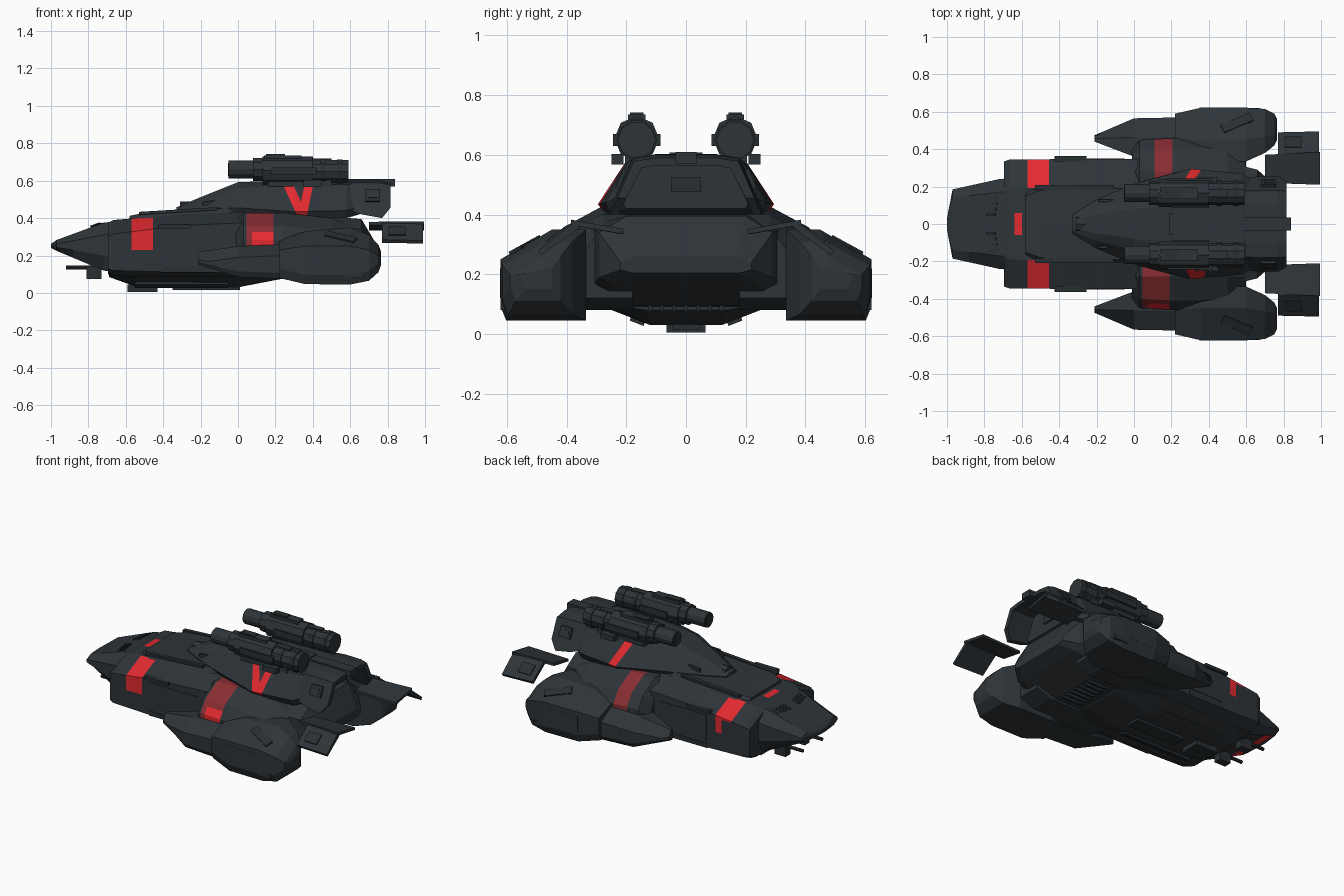
import bpy, bmesh, math
from mathutils import Vector, Matrix


def mat(name, r, g, b):
    m = bpy.data.materials.new(name)
    m.diffuse_color = (r, g, b, 1)
    return m


SLATE = mat("slate grey armour", .027, .034, .040)
DARK = mat("dark grey fittings", .022, .028, .032)
RED = mat("bright red marking", .76, .023, .029)
DEEP = mat("deep red marking", .25, .026, .032)
ALL = [SLATE, DARK, RED, DEEP]


def finish(bm, name, mi=0, cuts=(), rule=None):
    bmesh.ops.recalc_face_normals(bm, faces=bm.faces)
    for co, no in cuts:
        bmesh.ops.bisect_plane(bm, geom=bm.verts[:] + bm.edges[:] + bm.faces[:], dist=1e-5,
                               plane_co=co, plane_no=no)
    bm.normal_update()
    for f in bm.faces:
        f.material_index = rule(f.calc_center_median(), f.normal) if rule else mi
    me = bpy.data.meshes.new(name)
    bm.to_mesh(me)
    bm.free()
    for m in ALL:
        me.materials.append(m)
    ob = bpy.data.objects.new(name, me)
    bpy.context.collection.objects.link(ob)
    return ob


def loft(name, secs, s=0, **kw):
    """secs: (x, [(y, z)...]). s=0: half profile mirrored about y=0; else ring on side s."""
    bm = bmesh.new()
    rings = []
    for x, pts in secs:
        if s == 0:
            ring = pts + [(-y, z) for y, z in reversed(pts) if y > 0]
        else:
            ring = [(y * s, z) for y, z in pts]
        rings.append([bm.verts.new((x, y, z)) for y, z in ring])
    n = len(rings[0])
    for a, b in zip(rings, rings[1:]):
        for i in range(n):
            bm.faces.new((a[i], a[(i + 1) % n], b[(i + 1) % n], b[i]))
    bm.faces.new(rings[0])
    bm.faces.new(rings[-1])
    return finish(bm, name, **kw)


def box(name, x, y, z, dx, dy, dz, rx=0, ry=0, rz=0, mi=0):
    bm = bmesh.new()
    m = (Matrix.Translation((x, y, z)) @ Matrix.Rotation(rx, 4, 'X') @ Matrix.Rotation(ry, 4, 'Y')
         @ Matrix.Rotation(rz, 4, 'Z') @ Matrix.Diagonal((dx, dy, dz, 1)))
    bmesh.ops.create_cube(bm, size=1, matrix=m)
    return finish(bm, name, mi)


def tube(name, x0, x1, y, z, r, sides=10, mi=0):
    bm = bmesh.new()
    m = Matrix.Translation(((x0 + x1) / 2, y, z)) @ Matrix.Rotation(math.pi / 2, 4, 'Y')
    bmesh.ops.create_cone(bm, cap_ends=True, segments=sides, radius1=r, radius2=r,
                          depth=x1 - x0, matrix=m)
    return finish(bm, name, mi)


def xcut(*xs):
    return [(Vector((x, 0, 0)), Vector((1, 0, 0))) for x in xs]


def zcut(*zs):
    return [(Vector((0, 0, z)), Vector((0, 0, 1))) for z in zs]


def body(y1, zt, y2, zs, zl, y3, zb):
    return [(0, zt), (y1, zt), (y2, zs), (y2, zl), (y3, zb), (0, zb)]


# nose wedge with a red flash under the tip
loft("nose", [(-1.0, body(.015, .262, .03, .258, .25, .02, .24)),
              (-.97, body(.14, .283, .185, .262, .245, .15, .225)),
              (-.72, body(.17, .375, .24, .31, .20, .20, .12)),
              (-.60, body(.17, .39, .25, .33, .18, .22, .10))],
     cuts=xcut(-.95, -.88), rule=lambda c, n: 2 if -.95 < c.x < -.88 and n.z < -.85 else 0)


# main hull with painted bands
def hull_paint(c, n):
    if -.57 < c.x < -.455 and abs(c.y) > .17 and c.z > .23:
        return 0 if c.y > 0 and c.x < -.50 and c.z < .32 else 2
    if -.64 < c.x < -.60 and abs(c.y) < .06 and n.z > .5:
        return 2
    return 0


loft("main_hull", [(-.695, body(.17, .375, .335, .30, .13, .27, .10)),
                   (-.665, body(.19, .39, .345, .315, .12, .28, .09)),
                   (-.30, body(.20, .42, .347, .36, .11, .28, .085)),
                   (.02, body(.20, .435, .347, .375, .11, .29, .085)),
                   (.46, body(.20, .41, .34, .36, .12, .30, .095)),
                   (.66, body(.20, .395, .29, .34, .19, .24, .165)),
                   (.74, body(.17, .26, .22, .24, .215, .18, .205))],
     cuts=xcut(-.64, -.60, -.57, -.50, -.455) + zcut(.23, .32)
     + [(Vector((0, y, 0)), Vector((0, 1, 0))) for y in (-.06, .06)], rule=hull_paint)

# raised deck plate in front of the turret
loft("deck_plate", [(-.58, [(0, .412), (.15, .412), (.17, .39), (0, .39)]),
                    (-.50, [(0, .428), (.18, .428), (.205, .40), (0, .40)]),
                    (-.05, [(0, .458), (.19, .455), (.215, .42), (0, .42)]),
                    (.10, [(0, .455), (.18, .45), (.20, .41), (0, .41)])])

# belly pan and underside gear
loft("belly_pan", [(-.69, [(0, .11), (.24, .11), (.10, .085), (0, .085)]),
                   (-.55, [(0, .10), (.29, .10), (.12, .035), (0, .035)]),
                   (.0, [(0, .10), (.30, .10), (.12, .03), (0, .03)]),
                   (.26, [(0, .11), (.29, .11), (.14, .08), (0, .08)])])
box("belly_hatch", -.51, 0, .025, .16, .13, .04, mi=1)
box("belly_keel", -.17, 0, .03, .36, .09, .03, mi=1)
for i in range(7):
    box("rear_vent_rib", .38, -.12 + i * .04, .09, .14, .014, .025, mi=1)

# turret with V marking on the near flank and one stroke on the far flank
def tur(y1, zt, y2, zs, y3, zl, y4, zb):
    return [(0, zt), (y1, zt), (y2, zs), (y3, zl), (y4, zb), (0, zb)]


def left_arm(z):
    return .345 - (z - .41) * .46


def right_arm(z):
    return .345 + (z - .41) * .20


def v_paint(c, n):
    on = abs(c.x - left_arm(c.z)) < .027 or (c.y < 0 and abs(c.x - right_arm(c.z)) < .023)
    return 2 if on and c.z < .588 and abs(n.z) < .9 and abs(n.x) < .9 else 0


v_cuts = zcut(.588)
for f, k, w in ((left_arm, .46, .027), (right_arm, -.20, .023)):
    v_cuts += [(Vector((f(.41) + d, 0, .41)), Vector((1, 0, k)).normalized()) for d in (-w, w)]
loft("turret", [(-.33, tur(.02, .457, .04, .452, .05, .445, .05, .42)),
                (-.20, tur(.05, .512, .09, .49, .13, .452, .12, .42)),
                (.0, tur(.08, .592, .14, .56, .215, .455, .19, .41)),
                (.30, tur(.10, .603, .20, .58, .295, .435, .27, .40)),
                (.58, tur(.10, .603, .19, .58, .27, .44, .25, .40)),
                (.65, tur(.08, .59, .15, .57, .22, .46, .20, .42))],
     cuts=v_cuts, rule=v_paint)
# open cowl behind the turret
def cowl(y, zt, y2, zb):
    return [(0, zt), (.10, zt), (y, zt - .012), (y2, zb), (y2 - .03, zb),
            (y - .025, zt - .035), (.10, zt - .025), (0, zt - .025)]


loft("turret_rear_cowl", [(.60, cowl(.175, .60, .245, .44)), (.66, cowl(.18, .602, .255, .42)),
                          (.77, cowl(.18, .60, .255, .40)), (.815, cowl(.175, .59, .23, .455))])
box("turret_spine", .36, 0, .598, .34, .11, .02)
box("rear_rail", .69, 0, .59, .30, .07, .04)
box("rear_hatch", .652, 0, .50, .02, .10, .05, mi=1)
tube("sensor_dome", -.31, -.24, 0, .445, .045, 8)

for s in (1, -1):
    # twin guns on turret
    g = .165 * s
    tube("gun_muzzle", -.05, .09, g, .66, .048, 12)
    tube("gun_bore", -.054, -.04, g, .66, .034, 12, 1)
    tube("gun_collar", .08, .13, g, .66, .064, 10)
    tube("gun_body", .13, .40, g, .655, .075, 8)
    tube("gun_breech", .40, .59, g, .65, .063, 10)
    tube("gun_ring", .44, .47, g, .65, .068, 10, 1)
    tube("gun_ring", .53, .56, g, .65, .068, 10, 1)
    box("gun_sight", .24, g, .718, .20, .06, .035)
    box("gun_sight_cap", .20, g, .735, .10, .045, .014, mi=1)
    box("gun_top_rail", .42, g, .705, .16, .04, .03)
    box("gun_mount", .33, g, .595, .34, .08, .05)
    box("gun_side_pod", .30, g + s * .064, .65, .24, .03, .04, mi=1)
    box("gun_side_pod", .30, g - s * .064, .65, .20, .03, .04, mi=1)
    box("gun_step", .40, .23 * s, .585, .10, .04, .035)

    # shoulder joining hull and nacelle, with red band
    def sh(t, o, b):
        return [(.18, t), (.28, t), (o - .05, t - .07), (o, t - .145), (o, b), (.18, b)]

    x0, x1 = (.11, .205) if s > 0 else (.045, .19)

    def band(c, n):
        if x0 < c.x < x1 and c.z > .235 and abs(c.y) > .2 and abs(n.x) < .9:
            return 3 if s > 0 or c.z > .325 or c.x < .075 else 2
        return 0

    loft("shoulder", [(-.01, sh(.385, .40, .11)), (.03, sh(.428, .45, .09)),
                      (.24, sh(.428, .46, .08)), (.50, sh(.40, .45, .08)),
                      (.60, sh(.36, .38, .12))], s,
         cuts=xcut(x0, .075, x1) + zcut(.235, .325), rule=band)

    # forward wedge of nacelle
    def wd(i, o, b, t):
        return [(i, b), (o - .02, b), (o, b + .03), (o, t - .06), ((i + o) / 2, t), (i, t)]

    loft("nacelle_wedge", [(-.21, wd(.44, .475, .15, .22)), (-.0, wd(.36, .565, .085, .25)),
                           (.25, wd(.36, .57, .075, .26))], s)

    # engine nacelle
    def nc(i, o, b, t, e):
        return [(i, b), (o - .02, b), (o, b + .05), (o, e), ((i + o) / 2 - .03, t), (i, t)]

    loft("nacelle", [(.22, nc(.38, .59, .08, .28, .23)), (.36, nc(.335, .622, .047, .33, .25)),
                     (.60, nc(.335, .622, .045, .35, .25)), (.70, nc(.38, .615, .065, .31, .23)),
                     (.75, nc(.42, .59, .11, .26, .20)), (.765, nc(.45, .56, .15, .22, .19))], s)
    box("nacelle_vent", .55, .54 * s, .298, .17, .05, .012, rx=-.50 * s, rz=.45 * s, mi=1)
    for i in range(4):
        box("nacelle_slat", .49 + i * .04, (.515 + i * .016) * s, .309 - i * .009,
            .012, .05, .012, rx=-.50 * s, rz=.45 * s)
    box("nacelle_side_panel", .46, .619 * s, .17, .22, .008, .10)
    box("nacelle_side_foot", .62, .614 * s, .095, .10, .014, .03, mi=1)

    # floating rear flaps: brim rising outward, then a steep outer plate
    loft("flap_brim", [(.70, [(.22, .352), (.37, .38), (.37, .362), (.22, .335)]),
                       (.995, [(.21, .352), (.385, .383), (.385, .365), (.21, .335)])], s)
    loft("flap_plate", [(.77, [(.36, .375), (.38, .372), (.49, .285), (.48, .268), (.36, .355)]),
                        (.99, [(.36, .375), (.38, .372), (.495, .28), (.485, .264), (.36, .355)])],
         s)
    box("flap_window", .85, .436 * s, .329, .09, .07, .012, rx=-.67 * s, mi=1)

    # turret rear side windows
    box("turret_window", .72, .217 * s, .52, .08, .07, .014, rx=-1.18 * s, mi=1)
    box("turret_window_bar", .72, .220 * s, .52, .05, .03, .016, rx=-1.18 * s)
    box("turret_slot", -.13, .125 * s, .485, .12, .014, .02, ry=-.15, mi=1)

    # hull fittings
    box("hull_side_panel", -.22, .345 * s, .24, .34, .010, .17)
    box("hull_side_block", -.34, .348 * s, .355, .17, .03, .02, mi=1)
    box("hull_skirt", -.27, .335 * s, .125, .26, .03, .03, mi=1)
    box("deck_rail", -.32, .195 * s, .438, .42, .025, .016, ry=-.06, mi=1)
    box("belly_strip", -.30, .16 * s, .05, .50, .05, .03, rx=.37 * s, mi=1)
    for i in range(4):
        box("nose_vent", -.765 + i * .006, (.05 + i * .03) * s, .362, .05, .016, .012,
            ry=-.35, mi=1)

    # chin guns below the nose
    box("chin_mount", -.77, .10 * s, .11, .08, .05, .07, mi=1)
    tube("chin_barrel", -.92, -.74, .10 * s, .135, .011, 8, 1)
